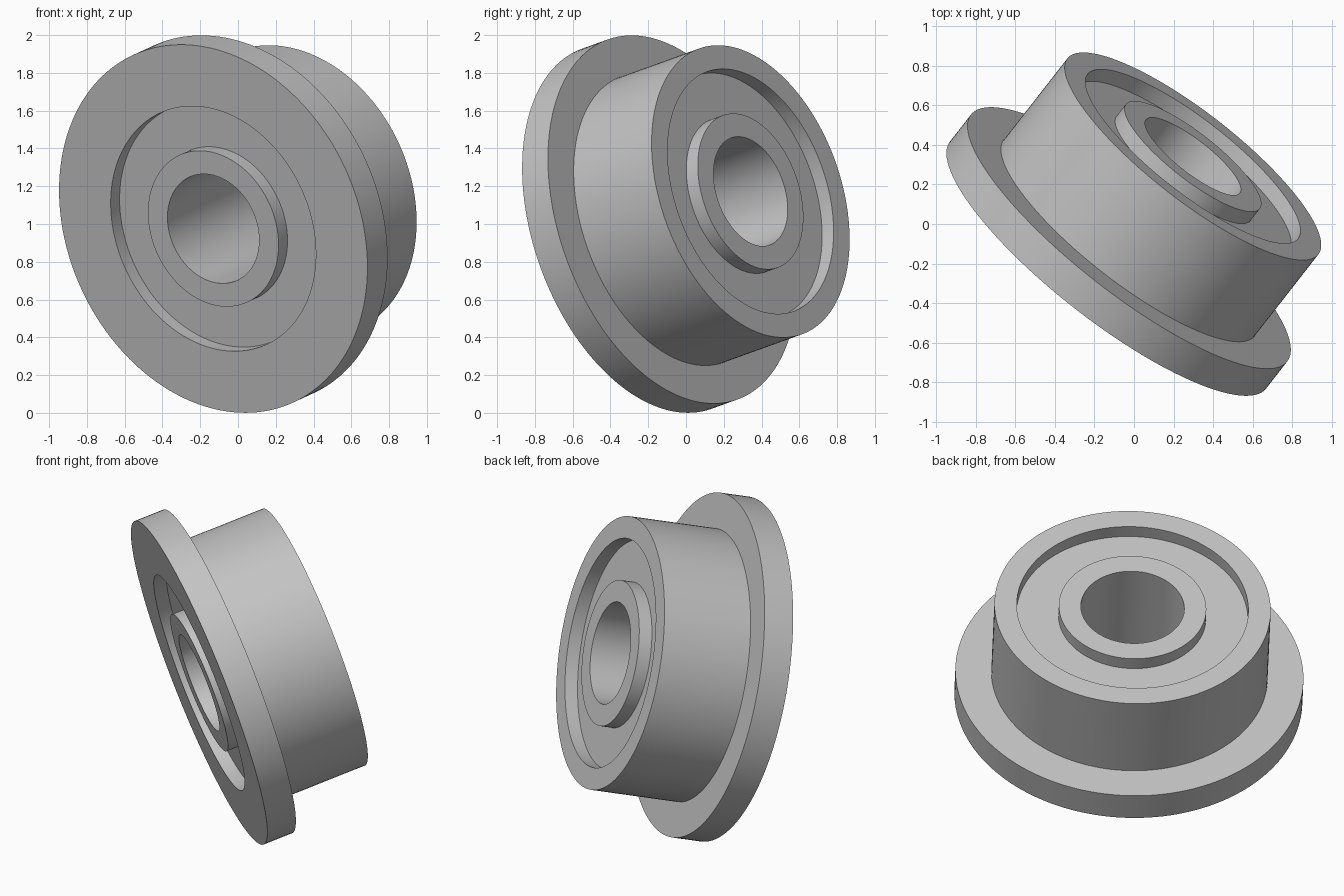
import bpy, bmesh, math
from mathutils import Vector

cube = bpy.data.objects.get("Cube")
if cube:
    bpy.data.objects.remove(cube, do_unlink=True)

# Tilted axis of the bearing, from the flange face to the hub end
AXIS = Vector((0.592, 0.758, 0.273)).normalized()
FACE_CENTER = Vector((-0.131, -0.207, 0.975))
SEGMENTS = 160

WIDTH = 0.724        # full width along the axis
FLANGE_R, FLANGE_T = 1.013, 0.18
HUB_R = 0.804
RECESS_R, RECESS = 0.674, 0.08
RING_R, BORE_R = 0.429, 0.301
SHIELD_T = 0.05

steel = bpy.data.materials.new("grey steel")
steel.use_nodes = True
color = (0.55, 0.55, 0.55, 1)
steel.diffuse_color = color
steel.node_tree.nodes["Principled BSDF"].inputs["Base Color"].default_value = color


def lathe(name, profile):
    """Revolve a closed (radius, height) profile about the tilted axis."""
    bm = bmesh.new()
    verts = [bm.verts.new((r, 0, h)) for r, h in profile]
    edges = [bm.edges.new((v, verts[i - 1])) for i, v in enumerate(verts)]
    bmesh.ops.spin(bm, geom=verts + edges, cent=(0, 0, 0), axis=(0, 0, 1),
                   angle=math.tau, steps=SEGMENTS, use_merge=True)
    bmesh.ops.remove_doubles(bm, verts=bm.verts[:], dist=1e-5)
    bmesh.ops.recalc_face_normals(bm, faces=bm.faces[:])
    mesh = bpy.data.meshes.new(name)
    bm.to_mesh(mesh)
    bm.free()
    mesh.materials.append(steel)
    obj = bpy.data.objects.new(name, mesh)
    bpy.context.collection.objects.link(obj)
    obj.location = FACE_CENTER
    obj.rotation_euler = AXIS.to_track_quat('Z', 'Y').to_euler()
    bpy.ops.object.select_all(action='DESELECT')
    obj.select_set(True)
    bpy.context.view_layer.objects.active = obj
    bpy.ops.object.shade_smooth_by_angle(angle=math.radians(30))
    return obj


def ring(name, inner, outer, low, high):
    return lathe(name, [(inner, low), (outer, low), (outer, high), (inner, high)])


# Outer race with its flange
lathe("flanged_outer_race", [
    (RECESS_R, 0), (FLANGE_R, 0), (FLANGE_R, FLANGE_T),
    (HUB_R, FLANGE_T), (HUB_R, WIDTH), (RECESS_R, WIDTH)])

# Inner race with the bore, flush with both ends
ring("inner_race", BORE_R, RING_R, 0, WIDTH)

# Recessed shields closing the gap on each side
ring("front_shield", RING_R, RECESS_R, RECESS, RECESS + SHIELD_T)
ring("back_shield", RING_R, RECESS_R, WIDTH - RECESS - SHIELD_T, WIDTH - RECESS)
